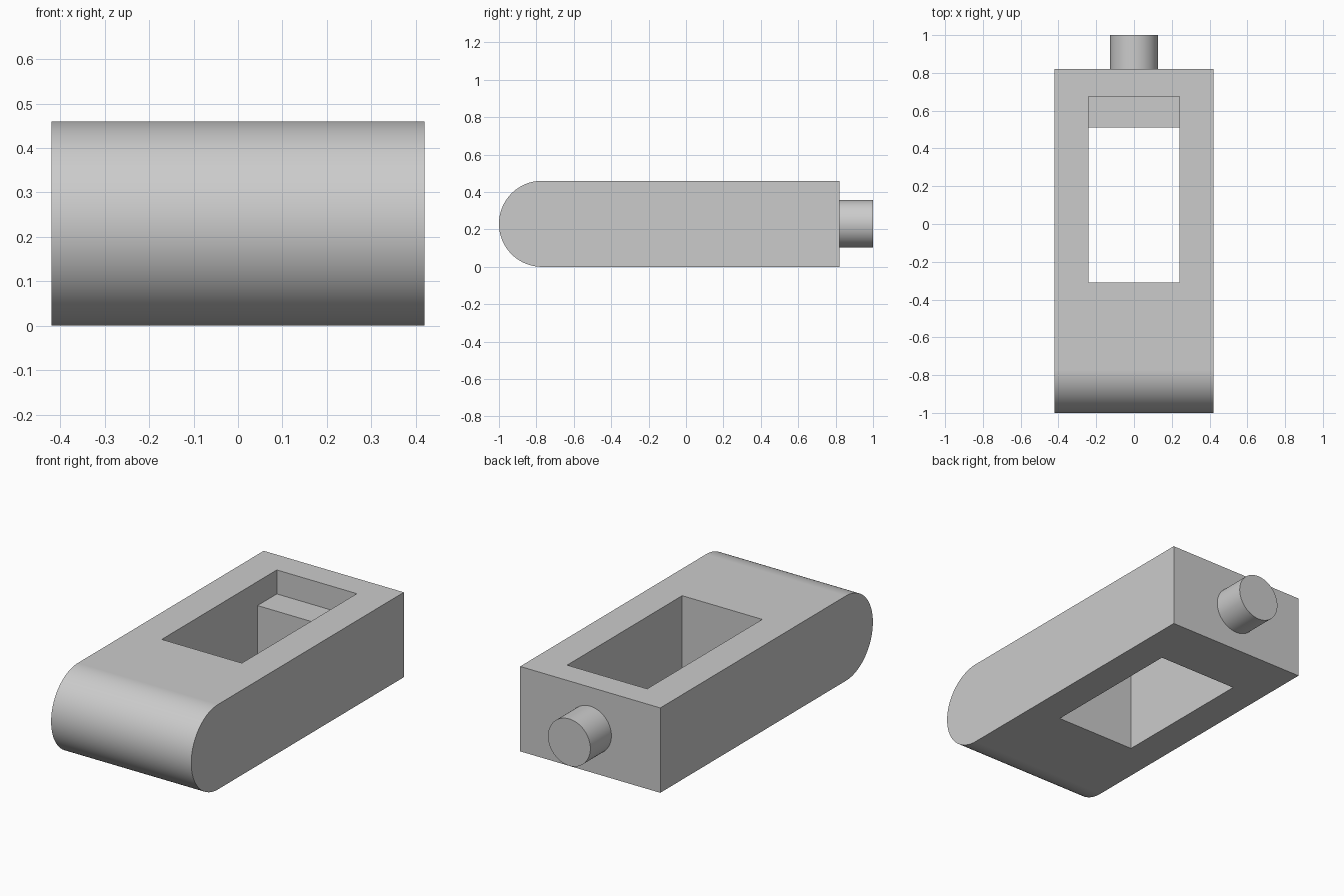
import bpy, bmesh, math

cube = bpy.data.objects.get("Cube")
if cube:
    bpy.data.objects.remove(cube, do_unlink=True)

HEIGHT = 0.46
RADIUS = HEIGHT / 2
BACK = 0.82

grey = bpy.data.materials.new("plain grey")
grey.use_nodes = True
COLOUR = (0.6, 0.6, 0.6, 1)
grey.diffuse_color = COLOUR
grey.node_tree.nodes["Principled BSDF"].inputs["Base Color"].default_value = COLOUR


def extrude_profile(name, profile, half_width):
    """Extrude a closed (y, z) outline along x, centred on x = 0."""
    bm = bmesh.new()
    face = bm.faces.new([bm.verts.new((-half_width, y, z)) for y, z in profile])
    extruded = bmesh.ops.extrude_face_region(bm, geom=[face])["geom"]
    moved = [g for g in extruded if isinstance(g, bmesh.types.BMVert)]
    bmesh.ops.translate(bm, verts=moved, vec=(2 * half_width, 0, 0))
    bmesh.ops.recalc_face_normals(bm, faces=bm.faces)
    mesh = bpy.data.meshes.new(name)
    bm.to_mesh(mesh)
    bm.free()
    mesh.materials.append(grey)
    obj = bpy.data.objects.new(name, mesh)
    bpy.context.collection.objects.link(obj)
    return obj


def select_only(obj):
    bpy.ops.object.select_all(action="DESELECT")
    obj.select_set(True)
    bpy.context.view_layer.objects.active = obj


# Body: long block with a half-round front end
STEPS = 64
arc = [(-1 + RADIUS - RADIUS * math.sin(math.pi * i / STEPS),
        RADIUS + RADIUS * math.cos(math.pi * i / STEPS)) for i in range(STEPS + 1)]
body = extrude_profile("body", arc + [(BACK, 0), (BACK, HEIGHT)], 0.42)

# Window through the body, stepped to leave a ledge at the back
FRONT, LEDGE, REAR, LEDGE_Z = -0.31, 0.51, 0.675, 0.33
cutter = extrude_profile("window_cutter", [
    (FRONT, -0.1), (LEDGE, -0.1), (LEDGE, LEDGE_Z),
    (REAR, LEDGE_Z), (REAR, 0.6), (FRONT, 0.6)], 0.24)
cut = body.modifiers.new("window", "BOOLEAN")
cut.operation = "DIFFERENCE"
cut.solver = "EXACT"
cut.object = cutter
select_only(body)
bpy.ops.object.modifier_apply(modifier=cut.name)
bpy.data.objects.remove(cutter, do_unlink=True)

# Round pin on the back face
bpy.ops.mesh.primitive_cylinder_add(
    vertices=64, radius=0.127, depth=1 - BACK,
    location=(0, (1 + BACK) / 2, RADIUS), rotation=(math.pi / 2, 0, 0))
pin = bpy.context.object
pin.name = "back_pin"
pin.data.materials.append(grey)

# Smooth the curved surfaces, keep flat faces flat
for obj in (body, pin):
    select_only(obj)
    bpy.ops.object.shade_smooth_by_angle(angle=math.radians(30))
    obj.modifiers.new("flat face normals", "WEIGHTED_NORMAL").keep_sharp = True
